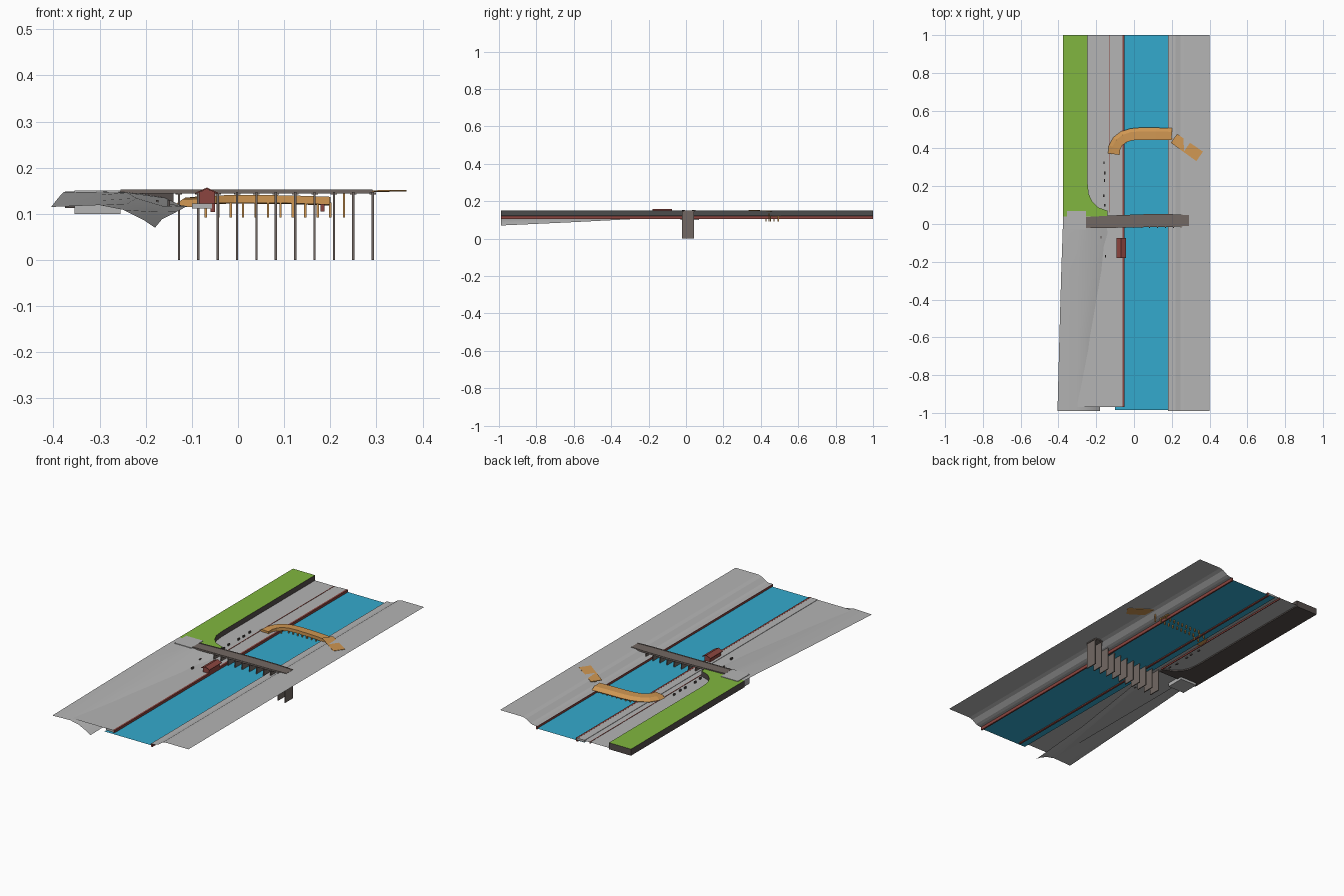
import bpy, bmesh
from mathutils import Vector

cube = bpy.data.objects.get("Cube")
if cube:
    bpy.data.objects.remove(cube)


def material(name, rgb):
    m = bpy.data.materials.new(name)
    m.use_nodes = True
    m.diffuse_color = (*rgb, 1)
    m.node_tree.nodes["Principled BSDF"].inputs["Base Color"].default_value = (*rgb, 1)
    return m


GREY = material("pale grey stone", (0.46, 0.46, 0.46))
GREEN = material("grass green", (0.22, 0.47, 0.05))
BLUE = material("water blue", (0.034, 0.40, 0.61))
BROWN = material("bridge grey brown", (0.17, 0.14, 0.125))
DARK = material("dark wall", (0.09, 0.075, 0.07))
ORANGE = material("orange wood", (0.63, 0.31, 0.085))
RED = material("brick red", (0.26, 0.06, 0.05))


def finish(name, bm, *mats):
    me = bpy.data.meshes.new(name)
    bm.to_mesh(me)
    bm.free()
    for m in mats:
        me.materials.append(m)
    ob = bpy.data.objects.new(name, me)
    bpy.context.collection.objects.link(ob)
    return ob


def add_box(bm, x0, x1, y0, y1, z0, z1):
    vs = bmesh.ops.create_cube(bm, size=1)["verts"]
    for v in vs:
        v.co = (x0 + (v.co.x + 0.5) * (x1 - x0),
                y0 + (v.co.y + 0.5) * (y1 - y0),
                z0 + (v.co.z + 0.5) * (z1 - z0))


def boxes(name, mat, *dims):
    bm = bmesh.new()
    for d in dims:
        add_box(bm, *d)
    return finish(name, bm, mat)


def loft(name, rows, *mats, closed=False):
    """Skin a sheet over rows of points; closed joins each row into a loop."""
    bm = bmesh.new()
    vr = [[bm.verts.new(p) for p in row] for row in rows]
    n = len(rows[0])
    for a, b in zip(vr, vr[1:]):
        for i in range(n if closed else n - 1):
            j = (i + 1) % n
            bm.faces.new((a[i], a[j], b[j], b[i]))
    if closed:
        bm.faces.new(vr[0])
        bm.faces.new(vr[-1])
        bmesh.ops.recalc_face_normals(bm, faces=bm.faces)
    return finish(name, bm, *mats)


def smooth(ob):
    for p in ob.data.polygons:
        p.use_smooth = True


# River
loft("water", [[(-0.10, y, 0.11), (0.185, y, 0.11)] for y in (-0.985, 1)], BLUE)

# Sloping far bank with its retaining wall
bank = [(0.18, 0.122), (0.205, 0.122), (0.22, 0.127), (0.245, 0.144), (0.265, 0.15), (0.40, 0.15)]
loft("far_bank", [[(x, y, z) for x, z in bank] for y in (-0.99, 1)], GREY)
boxes("far_bank_wall", RED, (0.179, 0.187, -0.99, 1, 0.105, 0.1215))

# Quay paving, edging and river wall
loft("quay", [[(x, y, 0.12) for x in (-0.30, -0.05)] for y in (-0.97, 0.03)], GREY)
loft("back_quay", [[(x, y, 0.12) for x in (-0.25, -0.05)] for y in (0.03, 1)], GREY)
boxes("quay_edge", GREY, (-0.10, -0.056, -0.97, 1, 0.112, 0.122))
boxes("quay_wall", RED, (-0.06, -0.05, -0.97, 1, 0.104, 0.1225))
boxes("quay_step", RED, (-0.133, -0.129, 0.06, 1, 0.112, 0.1215))

# Rolling ground in front of the bridge
sections = [
    (-0.99, [(-0.405, 0.115), (-0.30, 0.119), (-0.25, 0.109), (-0.205, 0.087), (-0.18, 0.07)]),
    (-0.60, [(-0.395, 0.128), (-0.30, 0.129), (-0.24, 0.122), (-0.19, 0.105), (-0.165, 0.088)]),
    (-0.25, [(-0.385, 0.140), (-0.30, 0.141), (-0.22, 0.134), (-0.16, 0.116), (-0.13, 0.106)]),
    (-0.05, [(-0.378, 0.147), (-0.30, 0.148), (-0.24, 0.146), (-0.16, 0.122), (-0.11, 0.117)]),
    (0.04, [(-0.375, 0.148), (-0.30, 0.148), (-0.24, 0.148), (-0.16, 0.135), (-0.12, 0.117)]),
]
smooth(loft("front_ground", [[(x, y, z) for x, z in pts] for y, pts in sections], GREY))

# Raised lawn with a flared corner by the bridge
outline = [(-0.375, 0.04), (-0.14, 0.04), (-0.14, 0.07), (-0.19, 0.088), (-0.222, 0.12),
           (-0.24, 0.16), (-0.245, 0.21), (-0.245, 1), (-0.375, 1)]
lawn = loft("lawn", [[(x, y, z) for x, y in outline] for z in (0.113, 0.148)], DARK, GREEN, closed=True)
for p in lawn.data.polygons:
    p.material_index = int(p.normal.z > 0.5)

# Stone abutment block
boxes("abutment", GREY, (-0.355, -0.255, -0.03, 0.07, 0.10, 0.1505))

# Long bridge: deck with slightly bowed sides, kerbs and blade piers
plan = [(-0.255, -0.02, 0.035), (-0.10, -0.018, 0.044), (0.06, -0.015, 0.05),
        (0.20, -0.013, 0.05), (0.292, -0.008, 0.045)]
loft("bridge_deck", [[(x, a, 0.145), (x, b, 0.145), (x, b, 0.151), (x, a, 0.151)]
                     for x, a, b in plan], BROWN, closed=True)
for side, name in ((1, "front_kerb"), (2, "back_kerb")):
    loft(name, [[(r[0], r[side] + dy, z) for dy, z in
                 ((-0.002, 0.144), (0.002, 0.144), (0.002, 0.153), (-0.002, 0.153))]
                for r in plan], BROWN, closed=True)

bm = bmesh.new()
for i in range(11):
    x = -0.128 + i * 0.042
    add_box(bm, x - 0.0025, x + 0.0025, -0.022, 0.043, 0, 0.147)
    # Stepped haunches suggest the shallow arches
    add_box(bm, x - 0.007, x + 0.007, -0.015, 0.04, 0.1415, 0.146)
finish("bridge_piers", bm, BROWN)

# Curved wooden footbridge
path = [Vector(p) for p in ((-0.108, 0.37), (-0.103, 0.405), (-0.085, 0.438), (-0.055, 0.461),
                            (-0.015, 0.474), (0.03, 0.478), (0.115, 0.478), (0.20, 0.476))]
heights = [0.132, 0.135, 0.137, 0.139, 0.14, 0.14, 0.139, 0.136]
section = [(-0.032, -0.016), (-0.032, 0.001), (0.012, 0), (0.032, -0.014), (0.03, -0.018)]
rows, posts = [], []
for i, p in enumerate(path):
    t = (path[min(i + 1, len(path) - 1)] - path[max(i - 1, 0)]).normalized()
    side = Vector((-t.y, t.x))
    rows.append([(*(p + side * s), heights[i] + h) for s, h in section])
loft("footbridge", rows, ORANGE, closed=True)

# Footbridge legs in pairs
for k in range(11):
    x = -0.07 + k * 0.027
    y = 0.45 if x < -0.04 else 0.473
    for dy in (-0.022, 0.02):
        posts.append((x - 0.0025, x + 0.0025, y + dy - 0.003, y + dy + 0.003, 0.092, 0.125))
posts.append((0.228, 0.232, 0.44, 0.446, 0.092, 0.145))
boxes("footbridge_legs", ORANGE, *posts)

# Landing ramp
loft("landing_ramp", [[(x, y, z + d) for x, y, z in ends for d in (0, -0.003)][:2] +
                      [(x, y, z + d) for x, y, z in ends[1:] for d in (-0.003, 0)][:2]
                      for ends in (((0.195, 0.43, 0.148), (0.228, 0.477, 0.148)),
                                   ((0.33, 0.333, 0.152), (0.365, 0.383, 0.152)))],
     ORANGE, closed=True)

# Gabled boathouse on the quay edge
gable = [(-0.085, 0.12), (-0.05, 0.12), (-0.05, 0.146), (-0.0675, 0.154), (-0.085, 0.146)]
loft("boathouse", [[(x, y, z) for x, z in gable] for y in (-0.172, -0.083)], RED, closed=True)
roof = [(-0.092, 0.143), (-0.0675, 0.154), (-0.043, 0.143), (-0.043, 0.146),
        (-0.0675, 0.157), (-0.092, 0.146)]
loft("boathouse_roof", [[(x, y, z) for x, z in roof] for y in (-0.18, -0.075)], RED, closed=True)

# Small bollards along the promenade
boxes("bollards", DARK, *[(x - 0.003, x + 0.003, y - 0.007, y + 0.007, 0.115, 0.13)
                          for x, y in ((-0.155, 0.10), (-0.16, 0.15), (-0.157, 0.23),
                                       (-0.155, 0.27), (-0.158, 0.325), (-0.175, -0.07),
                                       (-0.15, -0.17))])
